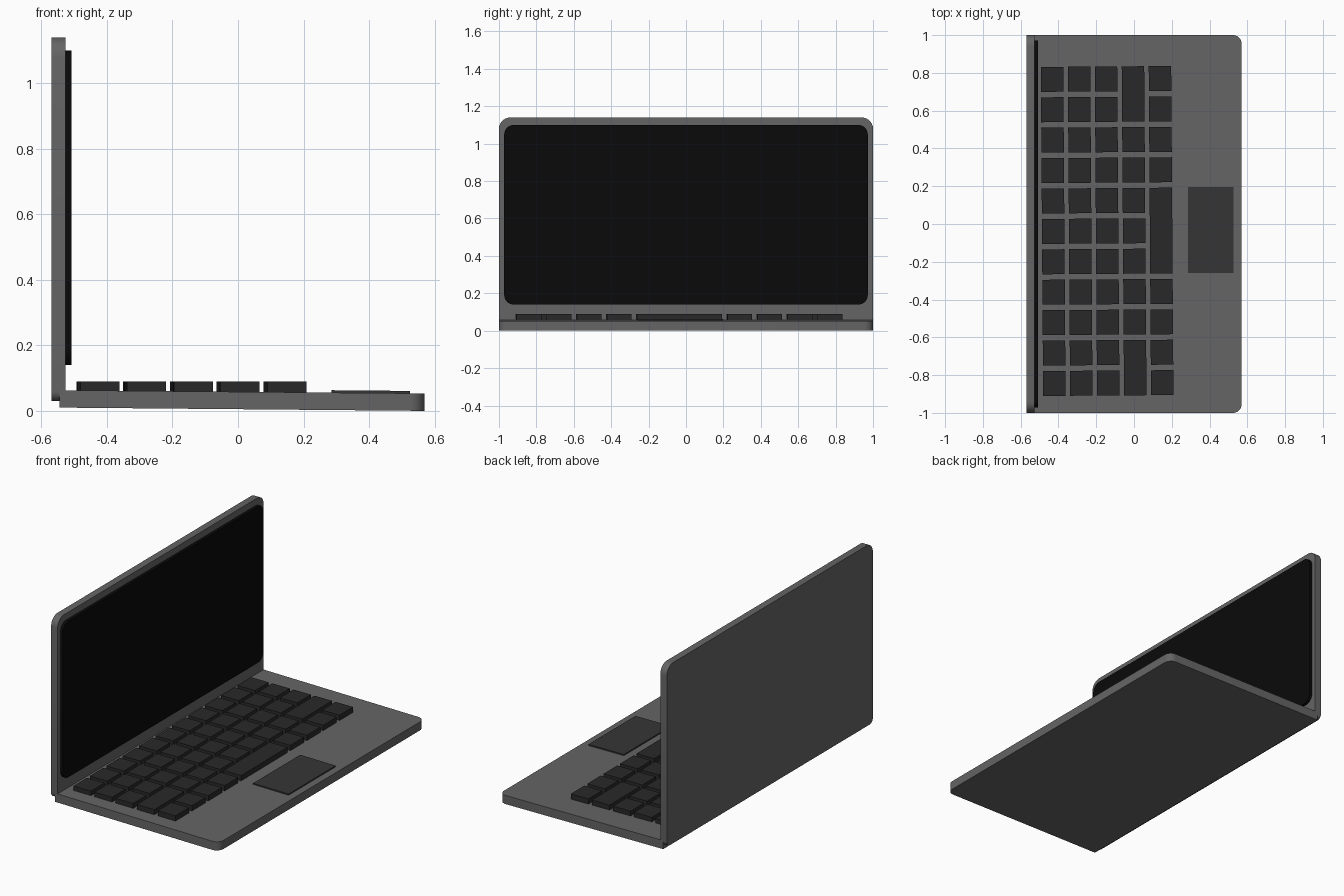
import bpy, bmesh, math
from mathutils import Matrix, Vector

if "Cube" in bpy.data.objects:
    bpy.data.objects.remove(bpy.data.objects["Cube"])


def material(name, v):
    m = bpy.data.materials.new(name)
    m.diffuse_color = (v, v, v, 1)
    m.use_nodes = True
    m.node_tree.nodes["Principled BSDF"].inputs["Base Color"].default_value = m.diffuse_color
    return m


BODY = material("body_grey", 0.13)
KEY = material("key_dark", 0.022)
PAD = material("pad_dark", 0.036)
GLASS = material("screen_black", 0.003)


def rounded_rect(u0, u1, v0, v1, radii, steps=7):
    """Outline, counter-clockwise from the low corner; one radius per corner."""
    pts = []
    corners = [(u0, v0, 1, 1), (u1, v0, -1, 1), (u1, v1, -1, -1), (u0, v1, 1, -1)]
    for i, ((u, v, su, sv), r) in enumerate(zip(corners, radii)):
        if r == 0:
            pts.append((u, v))
            continue
        for k in range(steps + 1):
            a = math.pi + (i + k / steps) * math.pi / 2
            pts.append((u + su * r + r * math.cos(a), v + sv * r + r * math.sin(a)))
    return pts


def slab(name, outline, w0, w1, matrix, mat):
    """Extrude an outline from w0 to w1, then place it with a matrix."""
    bm = bmesh.new()
    face = bm.faces.new([bm.verts.new((u, v, w0)) for u, v in outline])
    top = bmesh.ops.extrude_face_region(bm, geom=[face])["geom"]
    bmesh.ops.translate(bm, vec=(0, 0, w1 - w0),
                        verts=[g for g in top if isinstance(g, bmesh.types.BMVert)])
    bmesh.ops.recalc_face_normals(bm, faces=bm.faces)
    me = bpy.data.meshes.new(name)
    bm.to_mesh(me)
    bm.free()
    ob = bpy.data.objects.new(name, me)
    bpy.context.collection.objects.link(ob)
    ob.matrix_world = matrix
    me.materials.append(mat)
    if len(outline) > 4:
        bpy.ops.object.select_all(action='DESELECT')
        ob.select_set(True)
        bpy.context.view_layer.objects.active = ob
        bpy.ops.object.shade_smooth_by_angle(angle=math.radians(30))
    return ob


# Base, tilted slightly down toward the user
tilt = Matrix.Translation((0.0125, 0, 0.0315)) @ Matrix.Rotation(0.009, 4, 'Y')
slab("base", rounded_rect(-0.557, 0.557, -1, 1, (0, 0.045, 0.045, 0)),
     -0.0265, 0.0265, tilt, BODY)

# Trackpad, lying on the base
slab("trackpad", rounded_rect(0.272, 0.513, -0.26, 0.197, (0, 0, 0, 0)),
     0.02, 0.034, tilt, PAD)

# Upright lid and screen: outline in the y-z plane, thickness along x
upright = Matrix(((0, 0, 1, 0), (1, 0, 0, 0), (0, 1, 0, 0), (0, 0, 0, 1)))
slab("lid", rounded_rect(-1, 1, 0.03, 1.14, (0.03, 0.03, 0.06, 0.06)),
     -0.57, -0.526, upright, BODY)
slab("screen", rounded_rect(-0.972, 0.972, 0.14, 1.10, (0.05,) * 4),
     -0.53, -0.508, upright, GLASS)

# Keyboard: 5 columns along x, 11 keys along y, a few long keys
PX, PY, SX, SY = 0.1428, 0.161, 0.119, 0.132
LONG = {(3, 0): 2, (3, 9): 2, (4, 4): 3}
turn = Matrix.Rotation(0.007, 4, 'Z')
for col in range(5):
    row = 0
    while row < 11:
        span = LONG.get((col, row), 1)
        x = -0.428 + col * PX
        y = 0.769 - (row + (span - 1) / 2) * PY
        hx, hy = SX / 2, (SY + (span - 1) * PY) / 2
        slab(f"key_{col}_{row}", rounded_rect(-hx, hx, -hy, hy, (0, 0, 0, 0)),
             0.05, 0.089, turn @ Matrix.Translation(Vector((x, y, 0))), KEY)
        row += span
